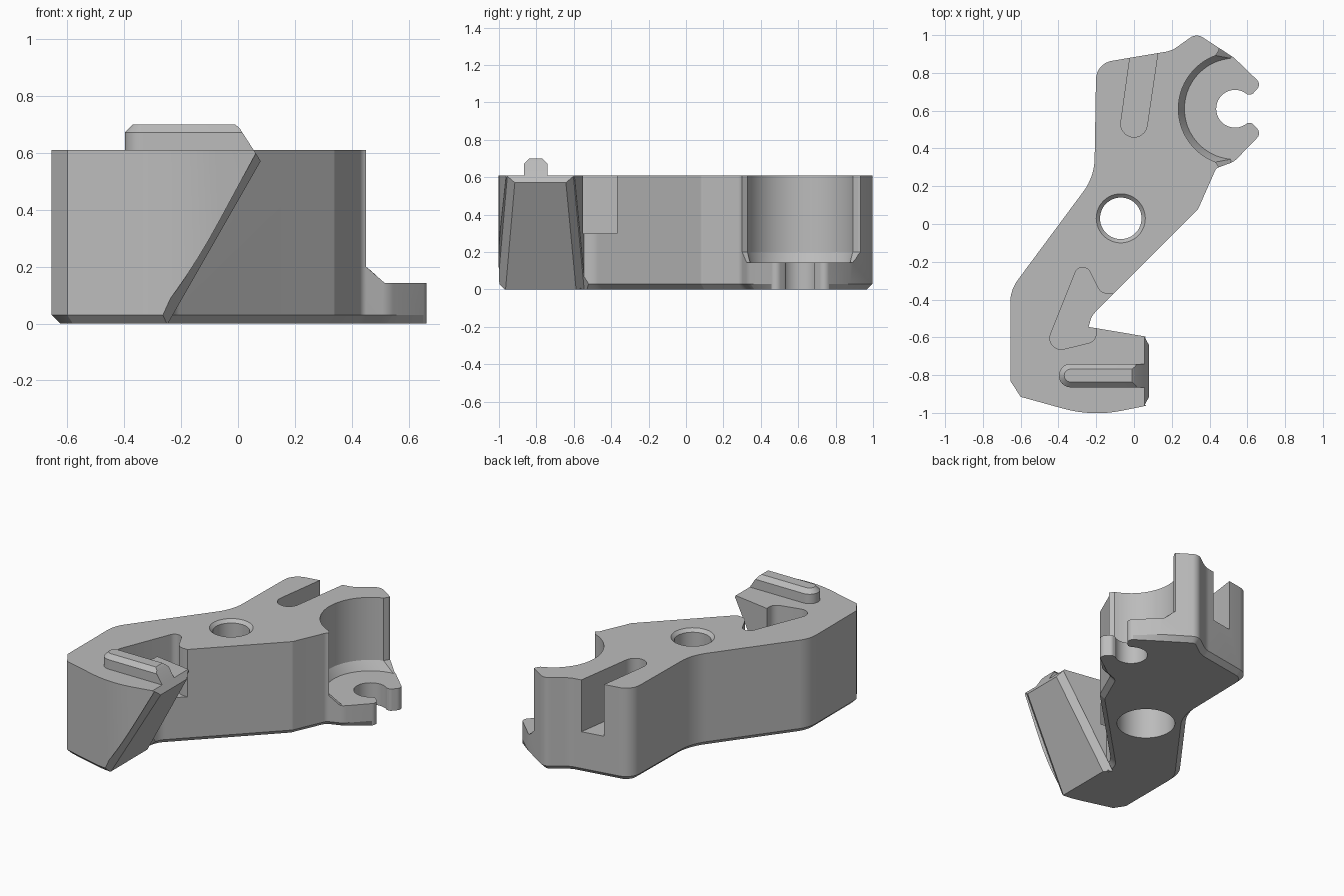
import bpy, bmesh, math
from mathutils import Vector

cube = bpy.data.objects.get("Cube")
if cube:
    bpy.data.objects.remove(cube, do_unlink=True)

grey = bpy.data.materials.new("plain grey")
grey.use_nodes = True
colour = (0.5, 0.5, 0.5, 1)
grey.diffuse_color = colour
grey.node_tree.nodes["Principled BSDF"].inputs["Base Color"].default_value = colour


def arc(cx, cy, r, a0, a1, n):
    steps = [math.radians(a0 + (a1 - a0) * i / n) for i in range(n + 1)]
    return [(cx + r * math.cos(a), cy + r * math.sin(a)) for a in steps]


def rounded(corners, n=8):
    """Polygon from (x, y) or (x, y, fillet radius) corners."""
    out = []
    for i, c in enumerate(corners):
        p = Vector(c[:2])
        if len(c) == 2:
            out.append(p)
            continue
        a = Vector(corners[i - 1][:2]) - p
        b = Vector(corners[(i + 1) % len(corners)][:2]) - p
        half = a.angle(b) / 2
        reach = min(c[2] / math.tan(half), a.length * 0.49, b.length * 0.49)
        radius = reach * math.tan(half)
        centre = p + (a.normalized() + b.normalized()).normalized() * radius / math.sin(half)
        u, v = p + a.normalized() * reach - centre, p + b.normalized() * reach - centre
        turn = u.angle(v)
        for k in range(n + 1):
            t = k / n
            out.append(centre + (u * math.sin((1 - t) * turn) + v * math.sin(t * turn)) / math.sin(turn))
    return out


def inset(poly, dist, keep=lambda p: False):
    """Move an anticlockwise polygon inward, except where keep is true."""
    out = []
    for i, p in enumerate(poly):
        p = Vector(p)
        d1 = (p - Vector(poly[i - 1])).normalized()
        d2 = (Vector(poly[(i + 1) % len(poly)]) - p).normalized()
        n1, n2 = Vector((-d1.y, d1.x)), Vector((-d2.y, d2.x))
        out.append(p if keep(p) else p + (n1 + n2) * dist / (1 + n1.dot(n2)))
    return out


def loft(name, levels):
    """Solid through stacked (polygon, height) sections."""
    bm = bmesh.new()
    rings = [[bm.verts.new((p[0], p[1], z)) for p in poly] for poly, z in levels]
    for lo, hi in zip(rings, rings[1:]):
        for i in range(len(lo)):
            bm.faces.new((lo[i - 1], lo[i], hi[i], hi[i - 1]))
    bm.faces.new(rings[0][::-1])
    bm.faces.new(rings[-1])
    bmesh.ops.recalc_face_normals(bm, faces=bm.faces)
    mesh = bpy.data.meshes.new(name)
    bm.to_mesh(mesh)
    bm.free()
    mesh.materials.append(grey)
    ob = bpy.data.objects.new(name, mesh)
    bpy.context.collection.objects.link(ob)
    return ob


def combine(target, tool, operation="DIFFERENCE"):
    tool.hide_render = True
    mod = target.modifiers.new("cut", "BOOLEAN")
    mod.operation, mod.solver, mod.object = operation, "EXACT", tool
    bpy.context.view_layer.objects.active = target
    bpy.ops.object.modifier_apply(modifier=mod.name)
    bpy.data.objects.remove(tool, do_unlink=True)


def plane_cut(target, point, normal, along, size):
    """Remove a box of material lying outside a plane."""
    n = Vector(normal).normalized()
    u = Vector(along).normalized()
    v = n.cross(u)
    length, width, depth = size
    box = loft("plane_cutter", [([(-1, -1), (1, -1), (1, 1), (-1, 1)], z) for z in (0, 1)])
    for vert in box.data.vertices:
        x, y, z = vert.co
        vert.co = Vector(point) + u * x * length / 2 + v * y * width / 2 + n * z * depth
    combine(target, box)


# Lever body with a chamfered lower edge; the open fork stays square
FORK_X, FORK_Y, TOP = 0.535, 0.61, 0.61
outline = rounded(
    [(-0.655, -0.83), (-0.6, -0.915), (-0.22, -1.02, 0.7), (0.1, -0.955), (0.1, -0.602),
     (-0.24, -0.545), (-0.225, -0.487, 0.1), (0.34, 0.08, 0.03), (0.435, 0.295, 0.04),
     (0.53, 0.33, 0.1), (0.675, 0.48, 0.035), (0.625, 0.535, 0.025)]
    + arc(FORK_X, FORK_Y, 0.1, -50, -310, 28)
    + [(0.625, 0.685, 0.025), (0.675, 0.74, 0.035), (0.53, 0.88), (0.33, 1.01, 0.06),
       (0.2, 0.917, 0.15), (-0.2, 0.85, 0.1), (-0.21, 0.25, 0.3), (-0.655, -0.35, 0.2)])
base = inset(outline, 0.03, lambda p: p.x > 0.43 and 0.45 < p.y < 0.77)
body = loft("lever_body", [(base, 0), (outline, 0.03), (outline, TOP)])

# Raised rib on the hook arm
rib_shape = [(0.12, -0.865), (0.12, -0.74)] + arc(-0.335, -0.8025, 0.0625, 90, 270, 16)
rib_top = inset(rib_shape, 0.028)
rib = loft("arm_rib", [(rib_shape, 0.5), (rib_shape, 0.672), (rib_top, 0.7)])
combine(body, rib, "UNION")

# Bearing seat beside the fork, with a sloped lower rim
def seat(r, edge, a):
    return arc(FORK_X, FORK_Y, r, a, 360 - a, 40) + [
        (edge, 0.3), (edge, 0.1), (1, 0.1), (1, 1.2), (edge, 1.2), (edge, 0.92)]

combine(body, loft("seat_cutter", [(seat(0.268, 0.52, 95), 0.143), (seat(0.3, 0.45, 110), 0.2),
                                   (seat(0.3, 0.45, 110), 0.8)]))

# Pivot bore, wider below and countersunk above
bore = [(0.177, -0.1), (0.177, 0.4), (0.11, 0.4), (0.11, 0.59), (0.146, 0.626)]
combine(body, loft("bore_cutter", [(arc(-0.07, 0.03, r, 0, 352.5, 47), z) for r, z in bore]))

# Tapered slot in the far end
slot = [(0.14, 1.0), (-0.005, 1.0)] + arc(0, 0.53, 0.07, 172, 352, 16)
combine(body, loft("slot_cutter", [(slot, 0.27), (slot, 0.8)]))

# Pocket opening into the hook
pocket = rounded([(-0.485, -0.69, 0.06), (-0.2, -0.62, 0.06), (-0.2, -0.535), (-0.1, -0.45),
                  (-0.07, -0.37), (-0.175, -0.37, 0.06), (-0.245, -0.23, 0.06), (-0.3, -0.23, 0.06)])
combine(body, loft("pocket_cutter", [(pocket, 0.3), (pocket, 0.8)]))

# Slanted underside of the hook arm with chamfered edges
run = Vector((1, 0, 1.75))
under = Vector((1.75, 0, -1)).normalized()
mid = Vector((-0.083, 0, 0.286))
plane_cut(body, mid + Vector((0, -0.83, 0)), under, run, (2, 0.6, 0.6))
for side_y, lean, side in ((-0.94, -0.02, (0.15, -0.988, 0)), (-0.615, -0.016, (0.164, 0.986, 0))):
    normal = under + Vector(side)
    edge = under.cross(Vector(side))
    plane_cut(body, mid + Vector((0, side_y, 0)), normal, edge, (1.1, 0.11, 0.055))
plane_cut(body, (0.055, -0.8, TOP), (0.84, 0, 0.54), (0, 1, 0), (0.6, 0.35, 0.2))
plane_cut(body, (0.005, -0.8, 0.6875), (0.64, 0, 0.77), (0, 1, 0), (0.3, 0.06, 0.1))

# Smooth curved walls, keep the edges crisp
bpy.ops.object.select_all(action="DESELECT")
body.select_set(True)
bpy.context.view_layer.objects.active = body
bpy.ops.object.shade_smooth_by_angle(angle=math.radians(25))
